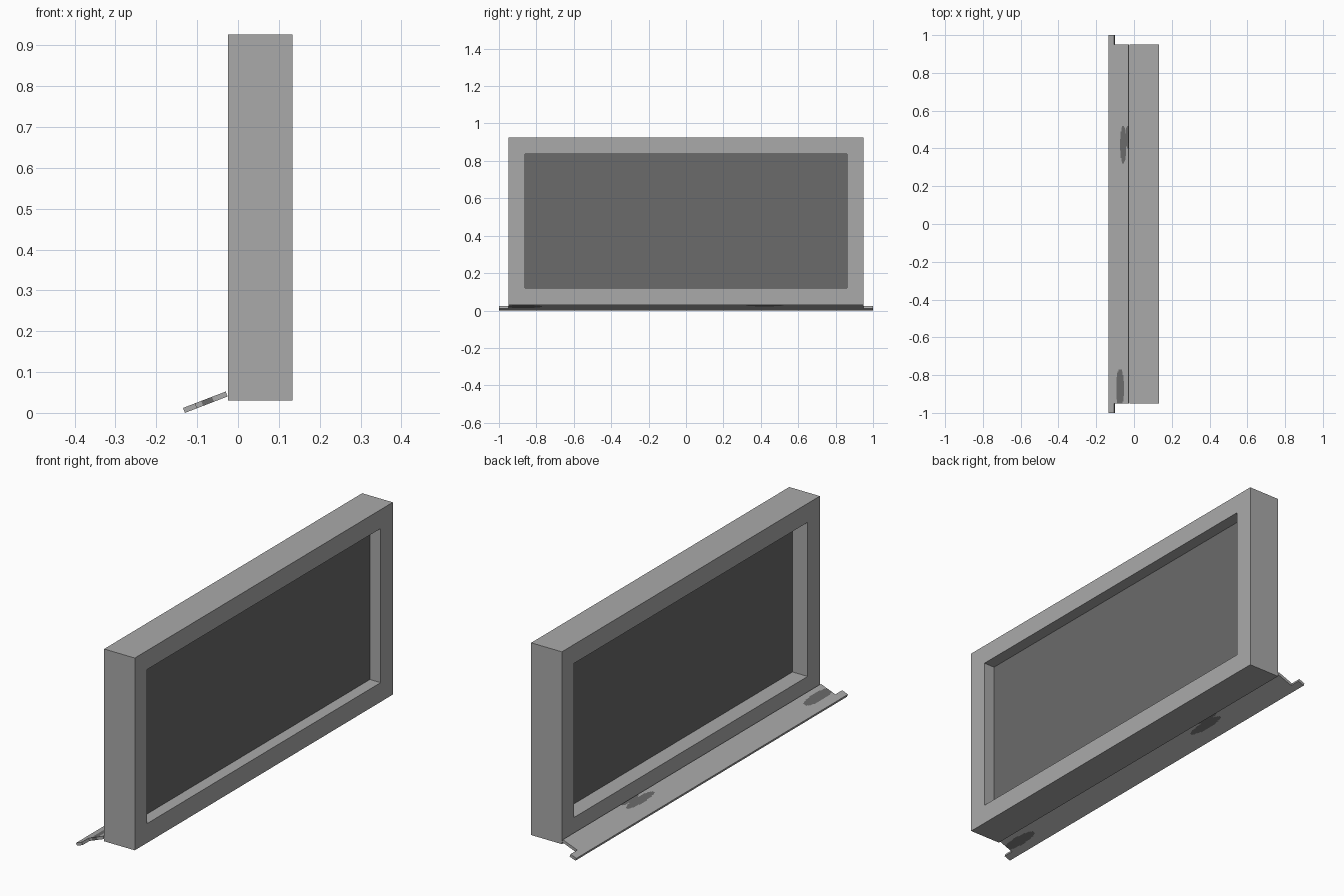
import bpy, bmesh, math
from mathutils import Vector

if "Cube" in bpy.data.objects:
    bpy.data.objects.remove(bpy.data.objects["Cube"])


def material(name, value):
    m = bpy.data.materials.new(name)
    m.diffuse_color = (value, value, value, 1)
    m.use_nodes = True
    m.node_tree.nodes["Principled BSDF"].inputs["Base Color"].default_value = m.diffuse_color
    return m


light = material("light grey", 0.40)
dark = material("dark grey", 0.145)


def add_object(name, bm, mats):
    bmesh.ops.recalc_face_normals(bm, faces=bm.faces)
    mesh = bpy.data.meshes.new(name)
    bm.to_mesh(mesh)
    bm.free()
    for m in mats:
        mesh.materials.append(m)
    ob = bpy.data.objects.new(name, mesh)
    bpy.context.collection.objects.link(ob)
    return ob


def extrude_all(bm, offset):
    geo = bmesh.ops.extrude_face_region(bm, geom=bm.faces[:], use_keep_orig=True)["geom"]
    verts = [g for g in geo if isinstance(g, bmesh.types.BMVert)]
    bmesh.ops.translate(bm, verts=verts, vec=offset)


def rect(bm, x, y, z0, z1):
    return [bm.verts.new((x, a, b)) for a, b in ((-y, z0), (y, z0), (y, z1), (-y, z1))]


# Window frame: rectangular ring extruded through its depth
X0, X1 = -0.025, 0.133
bm = bmesh.new()
outer = rect(bm, X0, 0.95, 0.03, 0.926)
inner = rect(bm, X0, 0.86, 0.12, 0.838)
for i in range(4):
    j = (i + 1) % 4
    bm.faces.new((outer[i], outer[j], inner[j], inner[i]))
extrude_all(bm, Vector((X1 - X0, 0, 0)))
add_object("window_frame", bm, [light])

# Glass pane set inside the opening
bm = bmesh.new()
bm.faces.new(rect(bm, 0.053, 0.86, 0.12, 0.838))
extrude_all(bm, Vector((0.025, 0, 0)))
add_object("window_pane", bm, [dark])

# Sloping sill with protruding ends, as a fine grid so stains can be face-coloured
ANGLE = math.radians(21)
LENGTH, EAR, THICK = 0.112, 0.032, 0.013
NU, NY = 28, 200
bm = bmesh.new()
c, s = math.cos(ANGLE), math.sin(ANGLE)
grid = [[bm.verts.new((-0.130 + c * LENGTH * i / NU, -1 + 2 * j / NY, s * LENGTH * i / NU))
         for j in range(NY + 1)] for i in range(NU + 1)]
for i in range(NU):
    for j in range(NY):
        y = -1 + 2 * (j + 0.5) / NY
        if abs(y) < 0.95 or LENGTH * (i + 0.5) / NU < EAR:
            bm.faces.new((grid[i][j], grid[i + 1][j], grid[i + 1][j + 1], grid[i][j + 1]))
bmesh.ops.delete(bm, geom=[v for v in bm.verts if not v.link_faces], context='VERTS')
extrude_all(bm, Vector((-s * THICK, 0, c * THICK)))

# Dark stains: faces whose centre falls in an ellipse (x, y, x radius, y radius)
STAINS = [(-0.057, 0.42, 0.017, 0.10), (-0.035, 0.46, 0.008, 0.06), (-0.074, -0.87, 0.021, 0.105)]
for f in bm.faces:
    p = f.calc_center_median()
    if any(((p.x - x) / rx) ** 2 + ((p.y - y) / ry) ** 2 < 1 for x, y, rx, ry in STAINS):
        f.material_index = 1
add_object("window_sill", bm, [light, dark])
